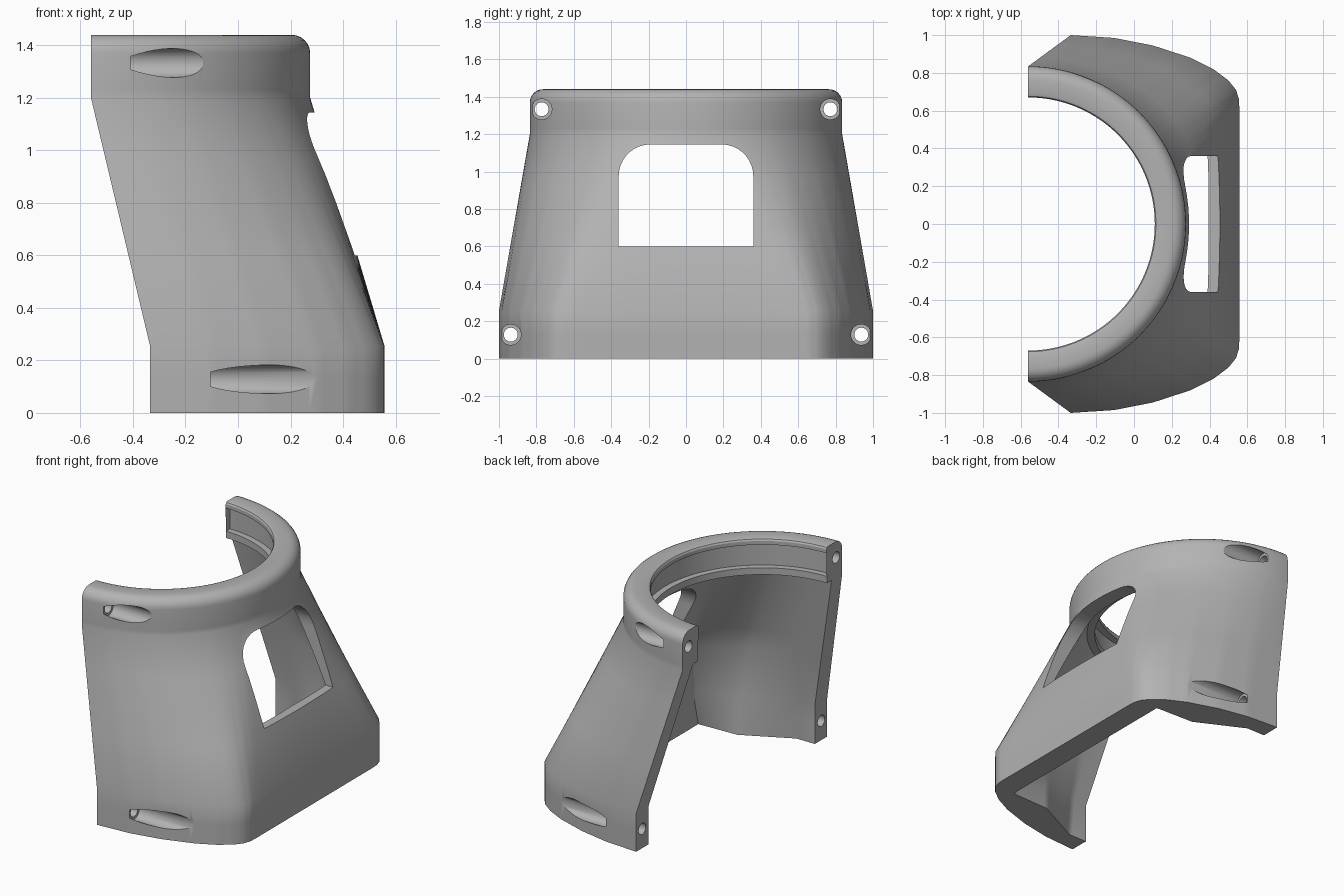
import bpy, bmesh, math
from mathutils import Vector

if "Cube" in bpy.data.objects:
    bpy.data.objects.remove(bpy.data.objects["Cube"])

# One plain grey
grey = bpy.data.materials.new("plain_grey")
grey.use_nodes = True
GREY = (0.45, 0.45, 0.45, 1)
grey.diffuse_color = GREY
grey.node_tree.nodes["Principled BSDF"].inputs["Base Color"].default_value = GREY

CENTRE_X = -0.56            # axis of the round collar
SKIRT, COLLAR = 0.255, 1.2  # heights where the sloped wall starts and ends
SILL = 0.6
LEVELS = (0, .13, SKIRT, .58, .73, .96, COLLAR)

# Half outlines at the foot: (angle on the collar, x, y)
OUTER = [(0, .558, 0), (20, .558, .6), (26, .556, .66), (32, .54, .71), (36, .5, .76),
         (42, .42, .82), (52, .3, .88), (66, .1, .945), (78, -.105, .985), (90, -.335, 1)]
# Thick boxy inside at the floor, even thinner wall higher up
INNER_LOW = [(0, .40, 0), (28, .40, .70), (56, .12, .71), (78, -.2, .87), (90, -.335, .87)]
INNER_HIGH = [(0, .525, 0), (20, .542, .46), (30, .515, .66), (56, .2, .82), (90, -.335, .87)]


def foot(outline, deg):
    a = abs(deg)
    for (a0, x0, y0), (a1, x1, y1) in zip(outline, outline[1:]):
        if a <= a1:
            f = (a - a0) / (a1 - a0)
            return Vector((x0 + (x1 - x0) * f, math.copysign(y0 + (y1 - y0) * f, deg)))


def ring(deg, radius):
    a = math.radians(deg)
    return Vector((CENTRE_X + radius * math.cos(a), radius * math.sin(a)))


def wall(outline, deg, radius, z):
    t = min(max((z - SKIRT) / (COLLAR - SKIRT), 0), 1)
    return foot(outline, deg).lerp(ring(deg, radius), t)


def inner_wall(deg, z):
    if z > SKIRT:
        return wall(INNER_HIGH, deg, .725, z)
    # Blend from the boxy floor outline, keeping the cut ends upright
    blend = z / .58 * (1 - (abs(deg) / 90) ** 6)
    return foot(INNER_LOW, deg).lerp(wall(INNER_HIGH, deg, .725, .58), blend)


def column(deg):
    # Outer wall going up, rounded rim, grooved collar, inner wall going down
    pts = [(*wall(OUTER, deg, .835, z), z) for z in LEVELS]
    rim = [(.835, 1.23), (.835, 1.37)]
    rim += [(.765 + .07 * math.cos(a), 1.37 + .07 * math.sin(a))
            for a in (math.radians(15 * i) for i in range(1, 7))]
    rim += [(.69, 1.44), (.676, 1.435), (.67, 1.425), (.67, 1.4), (.715, 1.4),
            (.715, 1.245), (.675, 1.245), (.675, COLLAR)]
    pts += [(*ring(deg, r), z) for r, z in rim]
    pts += [(*inner_wall(deg, z), z) for z in reversed(LEVELS)]
    return pts


def new_object(name, bm):
    bmesh.ops.recalc_face_normals(bm, faces=bm.faces)
    mesh = bpy.data.meshes.new(name)
    bm.to_mesh(mesh)
    bm.free()
    mesh.materials.append(grey)
    ob = bpy.data.objects.new(name, mesh)
    bpy.context.collection.objects.link(ob)
    return ob


# Shell lofted around the collar axis
bm = bmesh.new()
cols = [[bm.verts.new(p) for p in column(d)] for d in range(-90, 91, 2)]
n = len(cols[0])
for a, b in zip(cols, cols[1:]):
    for i in range(n):
        j = (i + 1) % n
        bm.faces.new((a[i], b[i], b[j], a[j]))

# Cut ends: one flat strip per level, then the collar section
top = len(LEVELS) - 1
for end in (cols[0], cols[-1]):
    for k in range(top):
        bm.faces.new((end[k], end[k + 1], end[n - 2 - k], end[n - 1 - k]))
    bm.faces.new(end[top:n - top])
bmesh.ops.triangulate(bm, faces=[f for f in bm.faces if len(f.verts) > 4])
shell = new_object("half_collar_shell", bm)


def window_cutter():
    half, head, r = .36, 1.145, .17
    arc = [math.radians(10 * i) for i in range(10)]
    right = [(half - r + r * math.cos(a), head - r + r * math.sin(a)) for a in arc]
    outline = [(-half, SILL), (half, SILL)] + right + [(-y, z) for y, z in reversed(right)]
    bm = bmesh.new()
    face = bm.faces.new([bm.verts.new((-.1, y, z)) for y, z in outline])
    out = bmesh.ops.extrude_face_region(bm, geom=[face])
    bmesh.ops.translate(bm, vec=(1, 0, 0),
                        verts=[v for v in out["geom"] if isinstance(v, bmesh.types.BMVert)])
    return new_object("window_cutter", bm)


def screw_cutter(seat, far, y, z, sides=32):
    # Stepped pin along x: thin screw hole, then wide head pocket
    bm = bmesh.new()
    rings = []
    for x, r in ((-.8, .037), (seat, .037), (seat, .055), (far, .055)):
        rings.append([bm.verts.new((x, y + r * math.cos(a), z + r * math.sin(a)))
                      for a in (math.tau * (i + .5) / sides for i in range(sides))])
    for a, b in zip(rings, rings[1:]):
        for i in range(sides):
            j = (i + 1) % sides
            bm.faces.new((a[i], a[j], b[j], b[i]))
    bm.faces.new(rings[0])
    bm.faces.new(rings[-1])
    return new_object("screw_cutter", bm)


# Window, and screw holes with their head pockets
cutters = [window_cutter()]
for side in (-1, 1):
    cutters.append(screw_cutter(-.41, .2, side * .772, 1.333))
    cutters.append(screw_cutter(-.105, .6, side * .937, .128))

bpy.ops.object.select_all(action='DESELECT')
bpy.context.view_layer.objects.active = shell
shell.select_set(True)
for c in cutters:
    c.hide_render = True
    mod = shell.modifiers.new("cut", 'BOOLEAN')
    mod.operation, mod.solver, mod.object = 'DIFFERENCE', 'EXACT', c
    bpy.ops.object.modifier_apply(modifier=mod.name)
    bpy.data.objects.remove(c)

bpy.ops.object.shade_smooth_by_angle(angle=math.radians(30))
